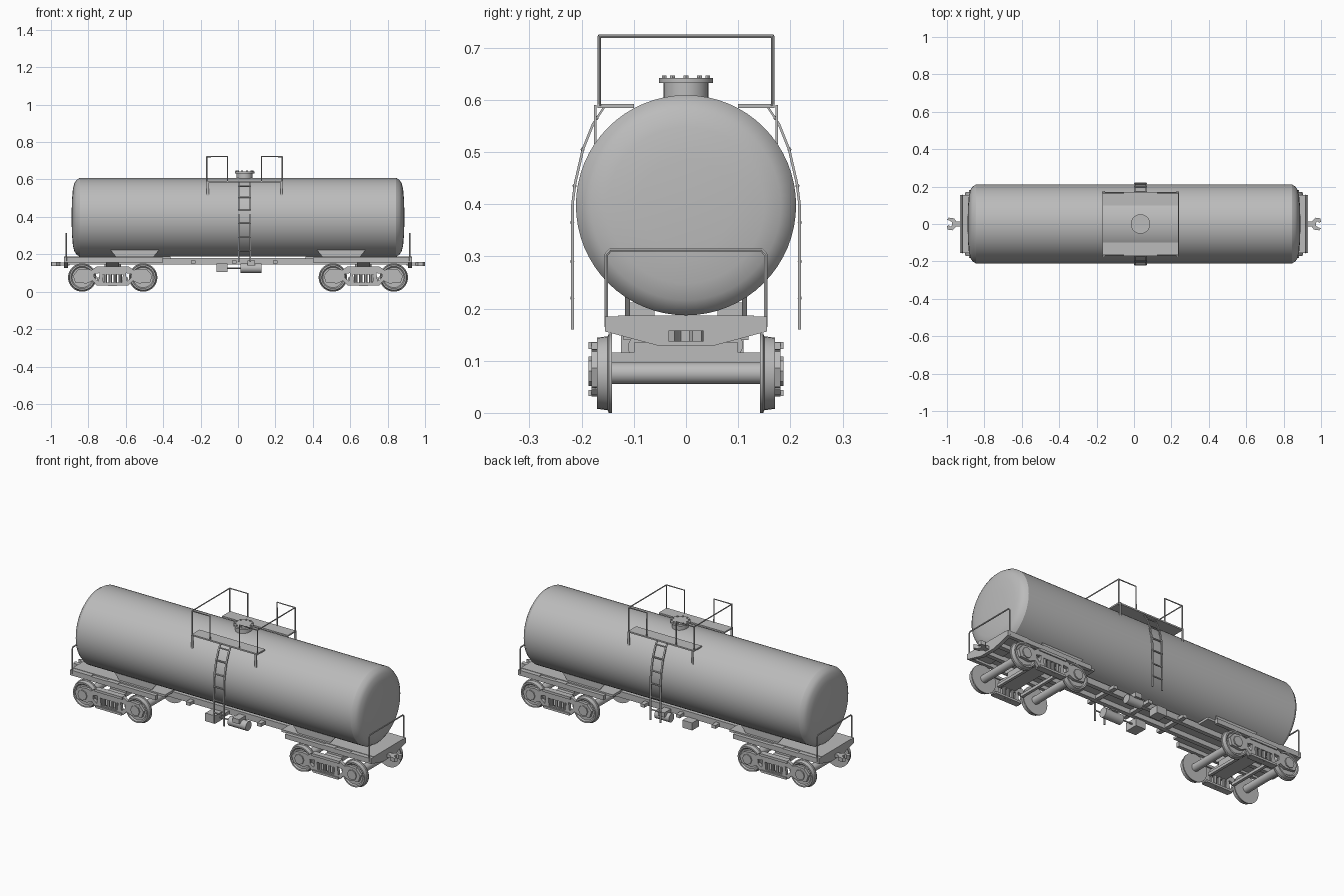
import bpy, bmesh, math
from mathutils import Matrix, Vector

cube = bpy.data.objects.get("Cube")
if cube:
    bpy.data.objects.remove(cube, do_unlink=True)

grey = bpy.data.materials.new("plain grey")
grey.use_nodes = True
tone = (0.5, 0.5, 0.5, 1)
grey.diffuse_color = tone
grey.node_tree.nodes["Principled BSDF"].inputs["Base Color"].default_value = tone
parts = []


def add(name, mesh):
    mesh.materials.clear()
    mesh.materials.append(grey)
    ob = bpy.data.objects.new(name, mesh)
    bpy.context.collection.objects.link(ob)
    parts.append(ob)
    return ob


def from_bm(name, bm):
    bmesh.ops.recalc_face_normals(bm, faces=bm.faces)
    mesh = bpy.data.meshes.new(name)
    bm.to_mesh(mesh)
    bm.free()
    return add(name, mesh)


def box(name, x, y, z):
    """Box from three (low, high) ranges."""
    bm = bmesh.new()
    size = [b - a for a, b in (x, y, z)]
    mid = [(a + b) / 2 for a, b in (x, y, z)]
    bmesh.ops.create_cube(bm, size=1, matrix=Matrix.Translation(mid) @ Matrix.Diagonal((*size, 1)))
    return from_bm(name, bm)


def lathe(name, profile, origin, axis, seg=32):
    """Revolve (distance along axis, radius) pairs; closed by end caps."""
    bm = bmesh.new()
    turn = Vector((0, 0, 1)).rotation_difference(Vector(axis))
    rings = []
    for h, r in profile:
        count = 1 if r == 0 else seg
        rings.append([bm.verts.new(Vector(origin) + turn @ Vector(
            (r * math.cos(math.tau * i / seg), r * math.sin(math.tau * i / seg), h)))
            for i in range(count)])
    for a, b in zip(rings, rings[1:]):
        for i in range(seg):
            j = (i + 1) % seg
            loop = [a[i % len(a)], a[j % len(a)], b[j % len(b)], b[i % len(b)]]
            bm.faces.new(list(dict.fromkeys(loop)))
    for ring in (rings[0], rings[-1]):
        if len(ring) > 2:
            bm.faces.new(ring)
    return from_bm(name, bm)


def rod(name, a, b, r, seg=12):
    a, b = Vector(a), Vector(b)
    return lathe(name, [(0, r), ((b - a).length, r)], a, (b - a).normalized(), seg)


def curve_part(name, curve, matrix=Matrix()):
    temp = bpy.data.objects.new(name, curve)
    bpy.context.collection.objects.link(temp)
    graph = bpy.context.evaluated_depsgraph_get()
    mesh = bpy.data.meshes.new_from_object(temp.evaluated_get(graph))
    bpy.data.objects.remove(temp, do_unlink=True)
    mesh.transform(matrix)
    return add(name, mesh)


def spline(curve, pts, closed):
    s = curve.splines.new("POLY")
    s.points.add(len(pts) - 1)
    for p, co in zip(s.points, pts):
        p.co = (*co, 1) if len(co) == 3 else (*co, 0, 1)
    s.use_cyclic_u = closed


def tube(name, pts, r=0.004):
    curve = bpy.data.curves.new(name, "CURVE")
    curve.dimensions = "3D"
    curve.bevel_depth, curve.bevel_resolution, curve.use_fill_caps = r, 1, True
    spline(curve, pts, False)
    return curve_part(name, curve)


def prism(name, outlines, plane, centre, depth, shift=0):
    """Extruded flat outline with holes; plane xz, yz or xy."""
    curve = bpy.data.curves.new(name, "CURVE")
    curve.dimensions, curve.fill_mode, curve.extrude = "2D", "BOTH", depth / 2
    for pts in outlines:
        spline(curve, pts, True)
    rows = {"xz": ((1, 0, 0, shift), (0, 0, -1, centre), (0, 1, 0, 0)),
            "yz": ((0, 0, 1, centre), (1, 0, 0, 0), (0, 1, 0, 0)),
            "xy": ((1, 0, 0, shift), (0, 1, 0, 0), (0, 0, 1, centre))}[plane]
    return curve_part(name, curve, Matrix((*rows, (0, 0, 0, 1))))


def mirrored(pts):
    return pts + [(-x, z) for x, z in reversed(pts) if x]


# Tank with shallow domed ends
half = [(0.89, 0), (0.888, 0.09), (0.883, 0.15), (0.875, 0.182), (0.863, 0.2), (0.845, 0.211)]
lathe("tank", [(-h, r) for h, r in half] + half[::-1], (0, 0, 0.398), (1, 0, 0), 64)

# Manhole and bolts
MID = 0.035
lathe("manhole", [(0.59, 0.043), (0.632, 0.043), (0.632, 0.052), (0.642, 0.052)], (MID, 0, 0), (0, 0, 1))
for i in range(10):
    a = math.tau * i / 10
    x, y = MID + 0.044 * math.cos(a), 0.044 * math.sin(a)
    rod("manhole_bolt", (x, y, 0.64), (x, y, 0.647), 0.005, 6)

# Walkways, legs and ladders on both sides
path = [(0.22, 0.16), (0.22, 0.4), (0.215, 0.44), (0.2, 0.505), (0.18, 0.555), (0.158, 0.588)]
for s in (-1, 1):
    box("walkway", (MID - 0.203, MID + 0.203), sorted((s * 0.1, s * 0.17)), (0.584, 0.592))
    for e in (-1, 1):
        x = MID + e * 0.197
        box("walkway_leg", (x - 0.006, x + 0.006), sorted((s * 0.172, s * 0.176)), (0.515, 0.59))
        stile = [(s * y, z) for y, z in path] + [(s * (y - 0.005), z) for y, z in reversed(path)]
        prism("ladder_stile", [stile], "yz", MID + e * 0.031, 0.009)
    for z in (0.22, 0.29, 0.365, 0.435, 0.505, 0.565):
        (y0, z0), (y1, z1) = next(p for p in zip(path, path[1:]) if p[0][1] <= z <= p[1][1])
        y = s * (y0 + (y1 - y0) * (z - z0) / (z1 - z0) - 0.002)
        rod("ladder_rung", (MID - 0.031, y, z), (MID + 0.031, y, z), 0.004, 8)

# Walkway railings
for e in (-1, 1):
    outer, inner = MID + e * 0.202, MID + e * 0.091
    tube("walkway_rail", [(inner, -0.166, 0.588), (inner, -0.166, 0.722), (outer, -0.166, 0.722),
                          (outer, 0.166, 0.722), (inner, 0.166, 0.722), (inner, 0.166, 0.588)], 0.0035)
    for y in (-0.166, 0.166):
        rod("walkway_post", (outer, y, 0.588), (outer, y, 0.722), 0.0035, 8)

# Centre sill and cross members
for y in (-0.05, 0.05):
    box("centre_sill", (-0.92, 0.92), (y - 0.012, y + 0.012), (0.146, 0.178))
box("sill_cover", (-0.92, 0.92), (-0.062, 0.062), (0.172, 0.18))
for x in (-0.24, -0.02, 0.2):
    box("cross_member", (x - 0.012, x + 0.012), (-0.1, 0.1), (0.15, 0.168))

# End frames, saddles, railings and couplers
beam = mirrored([(0.155, 0.184), (0.155, 0.156), (0.05, 0.128)])
for e in (-1, 1):
    box("end_deck", sorted((e * 0.36, e * 0.93)), (-0.13, 0.13), (0.174, 0.187))
    box("end_platform", sorted((e * 0.8, e * 0.93)), (-0.155, 0.155), (0.168, 0.185))
    prism("end_beam", [beam], "yz", e * 0.92, 0.02)
    prism("body_bolster", [beam], "yz", e * 0.67, 0.07)
    for s in (-1, 1):
        box("side_sill", sorted((e * 0.4, e * 0.92)), sorted((s * 0.135, s * 0.155)), (0.156, 0.182))
        saddle = mirrored([(0.132, 0.225), (0.1, 0.186)])
        prism("saddle", [saddle], "xz", s * 0.112, 0.01, e * 0.552)
        for x in (-0.07, 0, 0.07):
            box("saddle_rib", (e * 0.552 + x - 0.004, e * 0.552 + x + 0.004),
                sorted((s * 0.06, s * 0.11)), (0.185, 0.212))
    x = e * 0.918
    tube("end_rail", [(x, -0.153, 0.165), (x, -0.153, 0.303), (x, -0.145, 0.312),
                      (x, 0.145, 0.312), (x, 0.153, 0.303), (x, 0.153, 0.165)])
    box("coupler_shank", sorted((e * 0.9, e * 0.962)), (-0.013, 0.013), (0.139, 0.156))
    hook = [(0.95, -0.014), (0.962, -0.03), (0.99, -0.034), (1, -0.022), (0.985, -0.018), (0.974, -0.01),
            (0.974, 0.008), (0.982, 0.014), (0.99, 0.006), (1, 0.012), (0.996, 0.03), (0.97, 0.034),
            (0.952, 0.016)]
    prism("coupler_hook", [[(e * a, e * b) for a, b in hook]], "xy", 0.147, 0.021)

# Bogies: wheelsets, pierced side frames, springs and bolster
wheel = [(0.172, 0), (0.172, 0.02), (0.165, 0.026), (0.165, 0.054), (0.171, 0.06), (0.171, 0.068),
         (0.15, 0.071), (0.148, 0.076), (0.142, 0.076), (0.142, 0.021)]
frame = mirrored([(0, 0.135), (0.085, 0.135), (0.112, 0.116), (0.135, 0.122), (0.185, 0.118),
                  (0.212, 0.086), (0.2, 0.05), (0.14, 0.044), (0.108, 0.058), (0.085, 0.034), (0, 0.031)])
window = mirrored([(0.055, 0.092), (0.05, 0.05)])
side_hole = [(0.07, 0.1), (0.1, 0.094), (0.098, 0.074), (0.076, 0.056)]
for e in (-1, 1):
    c = e * 0.67
    for x in (c - 0.163, c + 0.163):
        lathe("wheelset", wheel + [(-h, r) for h, r in reversed(wheel)], (x, 0, 0.076), (0, 1, 0))
    box("bogie_bolster", (c - 0.05, c + 0.05), (-0.17, 0.17), (0.096, 0.116))
    box("bolster_top", (c - 0.05, c + 0.05), (-0.1, 0.1), (0.112, 0.135))
    rod("centre_pivot", (c, 0, 0.12), (c, 0, 0.175), 0.045, 24)
    for x in (c - 0.075, c + 0.075):
        box("brake_beam", (x - 0.008, x + 0.008), (-0.14, 0.14), (0.06, 0.076))
    for s in (-1, 1):
        holes = [side_hole, [(-x, z) for x, z in side_hole]]
        prism("side_frame", [frame, window] + holes, "xz", s * 0.172, 0.018, c)
        box("frame_top_rib", (c - 0.085, c + 0.085), sorted((s * 0.155, s * 0.187)), (0.122, 0.136))
        box("spring_seat", (c - 0.08, c + 0.08), sorted((s * 0.15, s * 0.187)), (0.032, 0.044))
        for x in (-0.04, -0.013, 0.013, 0.04):
            rod("spring", (c + x, s * 0.17, 0.04), (c + x, s * 0.17, 0.1), 0.0095, 10)
        for x in (c - 0.163, c + 0.163):
            rod("axle_box", (x, s * 0.165, 0.08), (x, s * 0.187, 0.08), 0.028, 8)

# Brake gear under the middle
box("brake_valve", (-0.115, -0.055), (-0.125, -0.05), (0.105, 0.15))
box("brake_box", (-0.115, -0.055), (0.05, 0.11), (0.108, 0.15))
rod("brake_rod", (-0.06, -0.08, 0.126), (0.02, -0.08, 0.126), 0.004, 8)
rod("air_reservoir", (0.013, -0.085, 0.126), (0.125, -0.085, 0.126), 0.026, 20)
rod("brake_cylinder", (0.03, 0.085, 0.13), (0.12, 0.085, 0.13), 0.024, 20)
for y in (-0.085, 0.085):
    box("gear_hanger", (0.05, 0.09), (y - 0.035, y + 0.035), (0.14, 0.166))

# Smooth round parts, keep edges sharp
bpy.ops.object.select_all(action="DESELECT")
for ob in parts:
    ob.select_set(True)
bpy.context.view_layer.objects.active = parts[0]
bpy.ops.object.shade_smooth_by_angle(angle=math.radians(30))
